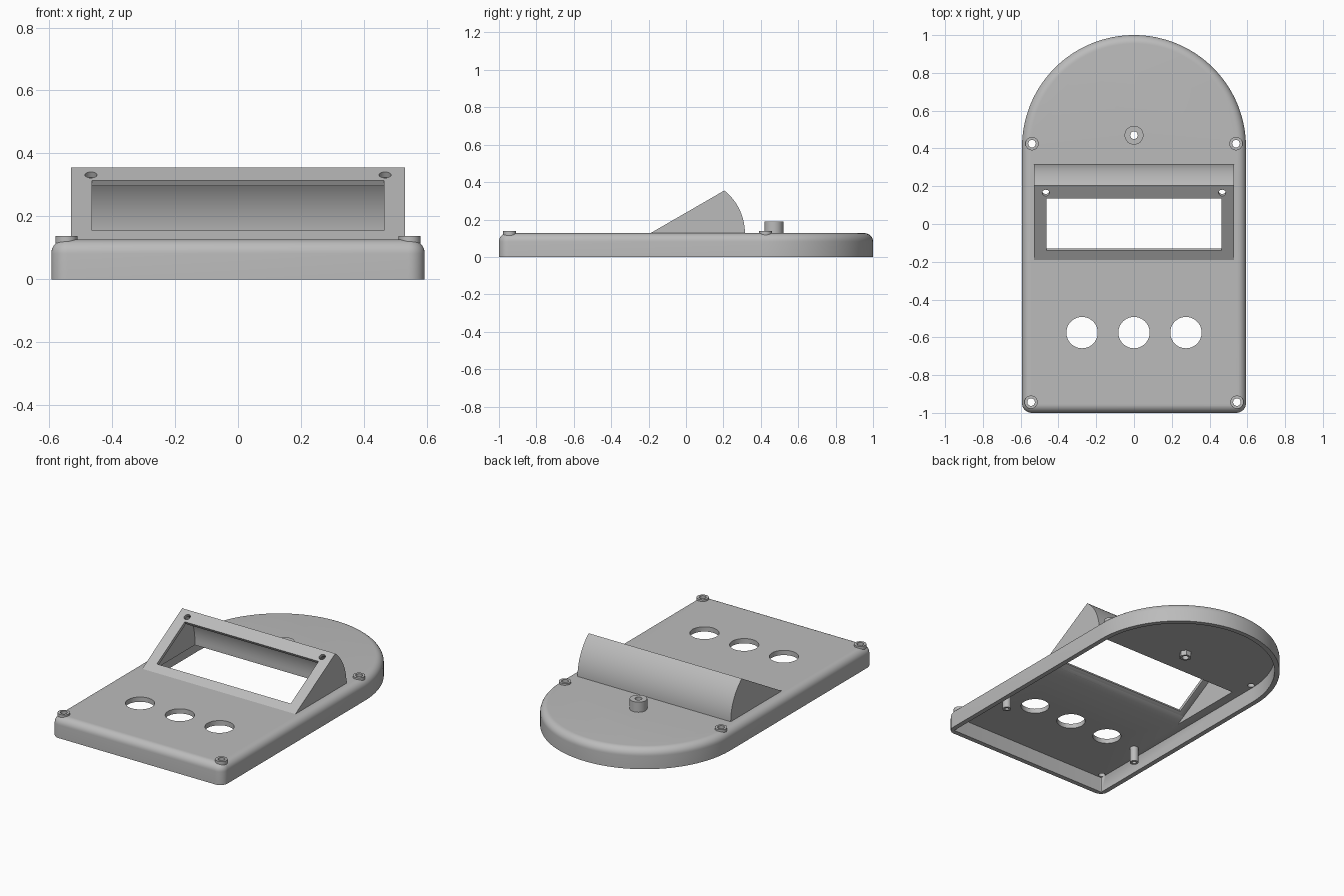
import bpy, bmesh, math
from mathutils import Vector, Matrix

cube = bpy.data.objects.get("Cube")
if cube:
    bpy.data.objects.remove(cube, do_unlink=True)

grey = bpy.data.materials.new("plain grey")
grey.use_nodes = True
grey.diffuse_color = (0.5, 0.5, 0.5, 1)
grey.node_tree.nodes["Principled BSDF"].inputs["Base Color"].default_value = (0.5, 0.5, 0.5, 1)

W = 0.593          # half width, also radius of the round end
TOP = 0.127        # plate height
CEIL = 0.097       # underside of the plate
SLOPE = math.radians(30)


def finish(name, bm):
    bmesh.ops.recalc_face_normals(bm, faces=bm.faces)
    me = bpy.data.meshes.new(name)
    bm.to_mesh(me)
    bm.free()
    me.materials.append(grey)
    ob = bpy.data.objects.new(name, me)
    bpy.context.collection.objects.link(ob)
    return ob


def loft(name, loops):
    """Skin a stack of equal-length point loops and cap both ends."""
    bm = bmesh.new()
    rings = [[bm.verts.new(p) for p in loop] for loop in loops]
    for a, b in zip(rings, rings[1:]):
        n = len(a)
        for i in range(n):
            bm.faces.new((a[i], a[(i + 1) % n], b[(i + 1) % n], b[i]))
    bm.faces.new(rings[0])
    bm.faces.new(rings[-1])
    return finish(name, bm)


def cylinder(name, x, y, r, z0, z1, sides=32):
    def ring(z):
        return [(x + r * math.cos(math.tau * i / sides),
                 y + r * math.sin(math.tau * i / sides), z) for i in range(sides)]
    return loft(name, [ring(z0), ring(z1)])


def prism(name, profile, half):
    """Side profile of (y, z) points extruded across x."""
    return loft(name, [[(x, y, z) for y, z in profile] for x in (-half, half)])


def cut(ob, cutters):
    for c in cutters:
        mod = ob.modifiers.new("cut", 'BOOLEAN')
        mod.operation, mod.solver, mod.object = 'DIFFERENCE', 'EXACT', c
        bpy.context.view_layer.objects.active = ob
        bpy.ops.object.modifier_apply(modifier=mod.name)


def outline(inset, corner, z):
    """Square front with rounded corners, half-round back."""
    w, pts = W - inset, []
    for i in range(65):
        a = math.pi * i / 64
        pts.append((w * math.cos(a), 1 - W + w * math.sin(a), z))
    for side, start in ((-1, math.pi), (1, 1.5 * math.pi)):
        for i in range(9):
            a = start + math.pi / 2 * i / 8
            pts.append((side * (w - corner) + corner * math.cos(a),
                        -1 + inset + corner + corner * math.sin(a), z))
    return pts


# Case: rounded outer skin folded over a hollow underside
fillet = 0.045
loops = [outline(0.03, 0.005, CEIL), outline(0.03, 0.005, 0), outline(0, 0.052, 0)]
for i in range(9):
    a = math.pi / 2 * i / 8
    inset = fillet * (1 - math.cos(a))
    loops.append(outline(inset, 0.052 - inset, TOP - fillet + fillet * math.sin(a)))
case = loft("case", loops)


# Display hood: sloping front, curved back
def hood_profile(t, z0):
    """Wedge profile inset by thickness t, reaching down to z0."""
    cy, r = 0.024, 0.291 - t
    drop = t / math.cos(SLOPE)

    def slope_z(y):
        return TOP + (y + 0.19) * math.tan(SLOPE) - drop
    top = max(a for a in (i * 0.002 for i in range(700))
              if TOP + r * math.sin(a) <= slope_z(cy + r * math.cos(a)))
    pts = [(-0.19 + (z0 - TOP + drop) / math.tan(SLOPE), z0), (cy + r, z0)]
    for i in range(17):
        a = top * i / 16
        pts.append((cy + r * math.cos(a), TOP + r * math.sin(a)))
    return pts


hood = prism("display_hood", hood_profile(0, 0.115), 0.53)
cavity = prism("cavity_cutter", hood_profile(0.02, 0.085), 0.505)

# Window and screw cutters, square to the sloping face
tilt = Matrix.Translation((0, -0.19, TOP)) @ Matrix.Rotation(SLOPE, 4, 'X')
s0, s1 = 0.05 / math.cos(SLOPE), 0.325 / math.cos(SLOPE)
window = loft("window_cutter", [[tilt @ Vector((x, y, z)) for x, y in
              ((-0.463, s0), (0.463, s0), (0.463, s1), (-0.463, s1))] for z in (-0.04, 0.05)])
screws = []
for sx in (-1, 1):
    c = cylinder("screw_cutter", sx * 0.467, 0.355 / math.cos(SLOPE), 0.019, -0.04, 0.05, 24)
    c.data.transform(tilt)
    screws.append(c)

# Button holes
buttons = [cylinder("button_cutter", x, -0.575, 0.083, 0.05, 0.2, 48)
           for x in (-0.275, 0, 0.275)]

# Corner bosses, centre boss and inner standoffs
parts, drills = [case, hood], []
for sx, side in ((1, "left"), (-1, "right")):
    for x, y, end in ((0.545, -0.943, "front"), (0.54, 0.425, "back")):
        drill = cylinder("boss_drill", sx * x, y, 0.02, 0.08, 0.2)
        boss = cylinder(f"{end}_{side}_boss", sx * x, y, 0.035, 0.1, 0.138)
        cut(boss, [drill])
        drills.append(drill)
        parts.append(boss)
    post = cylinder(f"{side}_standoff", sx * 0.488, -0.58, 0.025, 0, 0.105, 24)
    bore = cylinder("standoff_drill", sx * 0.488, -0.58, 0.012, -0.02, 0.09, 16)
    cut(post, [bore])
    parts.append(post)
    bpy.data.objects.remove(bore)

drill = cylinder("centre_drill", 0, 0.47, 0.02, 0, 0.3)
centre = cylinder("centre_boss", 0, 0.47, 0.05, 0.11, 0.19)
nut = cylinder("centre_hex_collar", 0, 0.47, 0.036, 0.065, 0.11, 6)
for ob in (centre, nut):
    cut(ob, [drill])
    parts.append(ob)
drills.append(drill)

cut(hood, [cavity, window] + screws)
cut(case, [cavity] + buttons + drills)
for c in [cavity, window] + screws + buttons + drills:
    bpy.data.objects.remove(c)

# Smooth curved walls, keep edges crisp
bpy.ops.object.select_all(action='DESELECT')
for ob in parts:
    ob.select_set(True)
bpy.context.view_layer.objects.active = case
bpy.ops.object.shade_smooth_by_angle(angle=math.radians(30))
